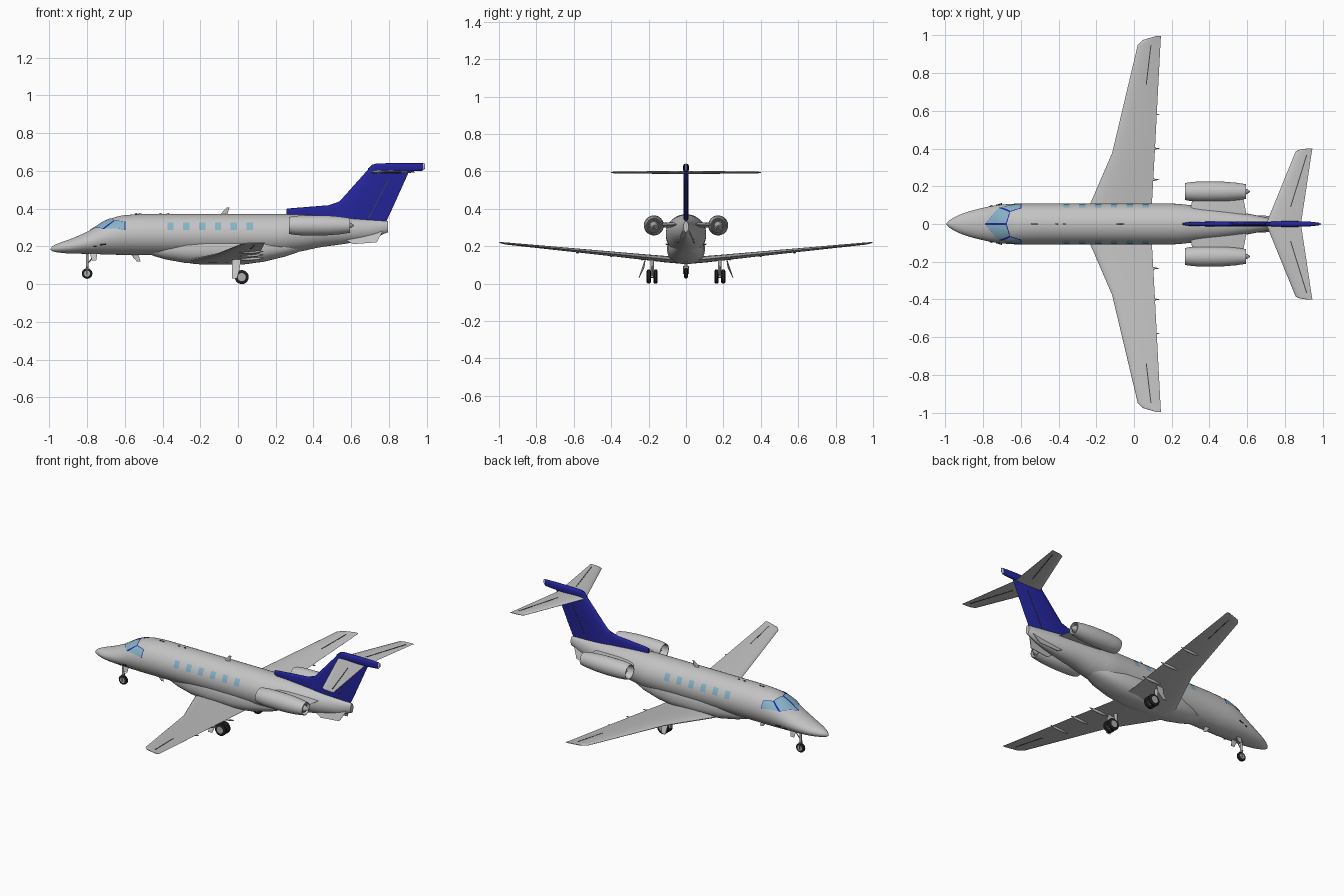
import bpy, bmesh, math
from mathutils import Vector as V

if "Cube" in bpy.data.objects:
    bpy.data.objects.remove(bpy.data.objects["Cube"])


def material(name, rgb):
    m = bpy.data.materials.new(name)
    m.diffuse_color = (*rgb, 1)
    m.use_nodes = True
    m.node_tree.nodes["Principled BSDF"].inputs["Base Color"].default_value = m.diffuse_color
    return m


GREY = material("hull_grey", (0.55, 0.55, 0.55))
BLUE = material("deep_blue", (0.018, 0.018, 0.33))
GLASS = material("window_blue", (0.24, 0.45, 0.57))
DARK = material("seam_dark", (0.06, 0.06, 0.065))
TYRE = material("tyre_black", (0.015, 0.015, 0.015))
METAL = material("gear_metal", (0.42, 0.42, 0.43))


def add(name, bm, mats, mirror=False, out=None, angle=40):
    if out is None:
        bmesh.ops.recalc_face_normals(bm, faces=bm.faces)
    else:
        bm.normal_update()
        bm.faces.ensure_lookup_table()
        if bm.faces[0].normal.dot(V(out)) < 0:
            bmesh.ops.reverse_faces(bm, faces=bm.faces)
    me = bpy.data.meshes.new(name)
    bm.to_mesh(me)
    bm.free()
    for m in mats:
        me.materials.append(m)
    for p in me.polygons:
        p.use_smooth = True
    me.set_sharp_from_angle(angle=math.radians(angle))
    ob = bpy.data.objects.new(name, me)
    bpy.context.collection.objects.link(ob)
    if mirror:
        mod = ob.modifiers.new("mirror", 'MIRROR')
        mod.use_axis = (False, True, False)
        mod.use_mirror_merge = False
    return ob


def loft(name, rings, mat, cap=None, mirror=False):
    """Skin closed rings of points; the end caps may have their own colour."""
    bm = bmesh.new()
    vs = [[bm.verts.new(p) for p in r] for r in rings]
    n = len(vs[0])
    for a, b in zip(vs, vs[1:]):
        for i in range(n):
            j = (i + 1) % n
            bm.faces.new((a[i], a[j], b[j], b[i]))
    for r in (vs[0], vs[-1]):
        bm.faces.new(r).material_index = 1 if cap else 0
    return add(name, bm, [mat, cap] if cap else [mat], mirror)


def spow(v, e):
    return math.copysign(abs(v) ** e, v)


def body(name, stations, mat, y=0, n=32, p=2.0, mirror=False):
    """Loft along x through (x, top, bottom, half width)."""
    rings = []
    for x, t, b, w in stations:
        ring = []
        for i in range(n):
            a = math.tau * i / n
            ring.append((x, y + w * spow(math.sin(a), 2 / p),
                         (t + b) / 2 + (t - b) / 2 * spow(math.cos(a), 2 / p)))
        rings.append(ring)
    return loft(name, rings, mat, mirror=mirror)


def foil(name, sections, axis, mat, mirror=False, n=10):
    """Aerofoil loft through (span position, leading x, trailing x, offset, thickness)."""
    fs = [(1 - math.cos(math.pi * i / n)) / 2 for i in range(n + 1)]

    def half(f):
        return 5 * (.2969 * f ** .5 - .126 * f - .3516 * f ** 2 + .2843 * f ** 3 - .1015 * f ** 4)
    loop = [(f, half(f)) for f in fs] + [(f, -half(f)) for f in fs[-1:0:-1]]
    rings = []
    for s, le, te, c, t in sections:
        pts = [(le + f * (te - le), c + h * t) for f, h in loop]
        rings.append([(x, s, o) if axis == 'y' else (x, o, s) for x, o in pts])
    return loft(name, rings, mat, mirror=mirror)


def lathe(name, profile, centre, axis, mat, cap=None, mirror=False, n=32):
    rings = []
    for d, r in profile:
        ring = []
        for i in range(n):
            u, v = r * math.cos(math.tau * i / n), r * math.sin(math.tau * i / n)
            ring.append(V(centre) + V((d, u, v) if axis == 'x' else (u, d, v)))
        rings.append(ring)
    return loft(name, rings, mat, cap, mirror)


def bar(name, p0, p1, a0, a1, side, w, mat, mirror=False):
    """Flat strip from p0 to p1; a0 and a1 are half depths along side, w the half width."""
    p0, p1, s = V(p0), V(p1), V(side)
    c = (p1 - p0).normalized().cross(s).normalized() * w
    rings = [[p + s * a + c, p - s * a + c, p - s * a - c, p + s * a - c]
             for p, a in ((p0, a0), (p1, a1))]
    return loft(name, rings, mat, mirror=mirror)


def rod(name, p0, p1, r, mat, mirror=False, n=12):
    p0, p1 = V(p0), V(p1)
    q = (p1 - p0).to_track_quat('Z', 'Y')
    ring = [q @ V((r * math.cos(math.tau * i / n), r * math.sin(math.tau * i / n), 0)) for i in range(n)]
    return loft(name, [[p0 + v for v in ring], [p1 + v for v in ring]], mat, mirror=mirror)


def plate(name, pts, thick, mat, mirror=False):
    return loft(name, [[V(p) for p in pts], [V(p) + V(thick) for p in pts]], mat, mirror=mirror)


# Fuselage stations: x, top, bottom, half width
ST = [(-.993, .188, .181, .004), (-.982, .201, .174, .016), (-.95, .217, .167, .037), (-.89, .238, .162, .062),
      (-.785, .285, .16, .089), (-.70, .336, .157, .103), (-.61, .364, .155, .108), (-.50, .371, .155, .108),
      (0, .371, .155, .108), (.20, .371, .156, .108), (.33, .369, .173, .096), (.435, .363, .195, .083),
      (.565, .352, .213, .062), (.70, .341, .238, .035), (.795, .333, .275, .014)]


def station(x):
    """Smoothly interpolated fuselage station."""
    k = max(i for i in range(len(ST) - 1) if ST[i][0] <= x + 1e-9)
    a, b = ST[k], ST[k + 1]
    h = b[0] - a[0]
    t = (x - a[0]) / h
    out = [x]
    for c in (1, 2, 3):
        def slope(i):
            lo, hi = max(i - 1, 0), min(i + 1, len(ST) - 1)
            if 0 < i < len(ST) - 1:
                l = (ST[i][c] - ST[lo][c]) / (ST[i][0] - ST[lo][0])
                r = (ST[hi][c] - ST[i][c]) / (ST[hi][0] - ST[i][0])
                return 0 if l * r <= 0 else 2 * l * r / (l + r)
            return (ST[hi][c] - ST[lo][c]) / (ST[hi][0] - ST[lo][0])
        out.append((2*t**3 - 3*t**2 + 1) * a[c] + (t**3 - 2*t**2 + t) * h * slope(k)
                   + (3*t**2 - 2*t**3) * b[c] + (t**3 - t**2) * h * slope(k + 1))
    return out


def patch(name, corners, off, mat, n=10):
    """Thin skin on the fuselage between four (x, degrees from top) corners, on both sides."""
    a, b, c, d = [V(p) for p in corners]
    bm = bmesh.new()
    grid = []
    for i in range(n + 1):
        row = []
        for j in range(n + 1):
            u, v = i / n, j / n
            q = (a * (1 - u) + b * u) * (1 - v) + (d * (1 - u) + c * u) * v
            x, t, bo, w = station(q.x)
            th = math.radians(q.y)
            row.append(bm.verts.new((x, (w + off) * math.sin(th),
                                     (t + bo) / 2 + ((t - bo) / 2 + off) * math.cos(th))))
        grid.append(row)
    for i in range(n):
        for j in range(n):
            bm.faces.new((grid[i][j], grid[i+1][j], grid[i+1][j+1], grid[i][j+1]))
    add(name, bm, [mat], True, out=(0, 1, 1))


xs = [a[0] + (b[0] - a[0]) * i / 5 for a, b in zip(ST, ST[1:]) for i in range(5)] + [ST[-1][0]]
body("fuselage", [station(x) for x in xs], GREY, n=64)
body("belly_fairing", [(-.50, .22, .168, .03), (-.44, .25, .147, .055), (-.385, .26, .131, .072), (-.28, .27, .112, .092),
                       (-.15, .27, .104, .101), (.03, .27, .104, .101), (.14, .27, .119, .096),
                       (.25, .26, .146, .08), (.37, .25, .187, .04)], GREY, n=48, p=2.4)

# Windows
for i in range(6):
    x = -.358 + .084 * i
    patch(f"cabin_window_{i + 1}", [(x - .017, 78), (x + .017, 78), (x + .017, 54), (x - .017, 54)], .0015, GLASS, 6)
patch("windshield_frame", [(-.79, 0), (-.715, 57), (-.655, 37), (-.675, 0)], .002, BLUE)
patch("windshield_pane", [(-.786, 2.5), (-.718, 54), (-.660, 35), (-.679, 2.5)], .0035, GLASS)
patch("side_window_frame", [(-.715, 56), (-.597, 76), (-.597, 49), (-.657, 36)], .002, BLUE)
patch("side_window_pane", [(-.707, 58), (-.601, 75), (-.601, 50), (-.655, 39)], .0035, GLASS)

# Wings with aileron seams and flap track fairings
foil("wing", [(0, -.28, .095, .122, .036), (.105, -.233, .095, .130, .035), (.376, -.116, .11, .157, .026),
              (.95, .02, .14, .213, .012), (.975, .045, .1415, .216, .010), (.997, .12, .143, .219, .004)],
     'y', GREY, True)
bar("aileron_seam", (.065, .74, .1925), (.09, .95, .213), .0078, .006, (0, 0, 1), .0025, DARK, True)
for i, (y, z) in enumerate([(.235, .134), (.40, .152), (.58, .170)]):
    body(f"flap_fairing_{i + 1}", [(.00, z + .002, z - .002, .001), (.02, z + .008, z - .008, .007),
                                   (.06, z + .01, z - .01, .009), (.10, z + .008, z - .006, .007),
                                   (.135, z + .006, z + .002, .001)], GREY, y=y, n=12, mirror=True)

# Fin, dorsal fillet, top fairing
foil("fin", [(.325, .46, .783, 0, .028), (.415, .485, .825, 0, .028), (.44, .54, .836, 0, .028),
             (.60, .683, .908, 0, .026), (.635, .712, .92, 0, .022)], 'z', BLUE)
body("dorsal_fillet", [(.258, .399, .372, .004), (.28, .402, .35, .009), (.38, .41, .34, .012),
                       (.48, .418, .33, .013), (.53, .434, .33, .012), (.56, .45, .33, .008)], BLUE, n=20, p=3)
body("tail_top_fairing", [(.688, .612, .604, .002), (.71, .632, .599, .009), (.735, .64, .596, .013),
                          (.82, .641, .594, .016), (.93, .641, .598, .013), (.98, .641, .601, .007)], BLUE, n=20, p=3)
body("tail_light", [(.98, .640, .602, .0065), (.991, .639, .612, .003)], GREY, n=16, p=3)
bar("rudder_seam", (.69, 0, .345), (.80, 0, .555), .010, .0112, (0, 1, 0), .002, DARK)

# Tailplane
foil("tailplane", [(0, .70, .885, .594, .018), (.385, .857, .943, .594, .009),
                   (.395, .88, .945, .594, .007), (.401, .925, .947, .594, .003)], 'y', GREY, True)
bar("elevator_seam", (.83, .09, .594), (.915, .365, .594), .0078, .0046, (0, 0, 1), .0025, DARK, True)
plate("ventral_strake", [(.55, .035, .245), (.61, .044, .212), (.735, .038, .221), (.77, .012, .285)],
      (0, .004, 0), GREY, True)

# Engines
EC = (0, .172, .311)
lathe("engine_nacelle", [(.315, .036), (.285, .038), (.272, .041), (.271, .044), (.285, .048), (.33, .0525),
                         (.41, .0535), (.48, .052), (.54, .047), (.594, .039), (.594, .036), (.55, .036)],
      EC, 'x', GREY, DARK, True)
lathe("fan_spinner", [(.318, .013), (.30, .009), (.288, .002)], EC, 'x', METAL, mirror=True, n=20)
lathe("exhaust_core", [(.545, .026), (.585, .025), (.585, .02), (.60, .012), (.615, .002)], EC, 'x', METAL, mirror=True, n=24)
foil("engine_pylon", [(.03, .29, .60, .315, .03), (.135, .31, .58, .313, .026)], 'y', GREY, True)


# Landing gear
def wheel(name, c, r, w, mirror=False):
    lathe(name, [(-w, .58 * r), (-w, .82 * r), (-.6 * w, r), (.6 * w, r), (w, .82 * r), (w, .58 * r)],
          c, 'y', TYRE, METAL, mirror, 28)


wheel("nose_wheel", (-.80, 0, .056), .028, .010)
rod("nose_strut", (-.80, 0, .17), (-.80, 0, .085), .007, METAL)
for s in (-1, 1):
    rod("nose_fork", (-.80, s * .013, .092), (-.80, s * .013, .05), .003, METAL)
rod("nose_fork_bridge", (-.80, -.015, .09), (-.80, .015, .09), .004, METAL)
rod("nose_drag_brace", (-.80, 0, .105), (-.75, 0, .165), .003, METAL)
plate("nose_gear_door", [(-.785, .02, .165), (-.745, .02, .165), (-.752, .03, .125), (-.775, .03, .125)],
      (0, .002, 0), GREY, True)
wheel("main_wheel_inner", (.02, .163, .037), .037, .011, True)
wheel("main_wheel_outer", (.02, .199, .037), .037, .011, True)
rod("main_axle", (.02, .155, .037), (.02, .207, .037), .006, METAL, True)
rod("main_strut", (-.015, .181, .14), (-.015, .181, .045), .010, METAL, True)
bar("main_trailing_arm", (-.025, .181, .05), (.022, .181, .037), .007, .007, (0, 1, 0), .008, METAL, True)
rod("main_shock", (-.012, .181, .10), (.018, .181, .045), .005, METAL, True)
plate("main_gear_door", [(-.033, .215, .135), (.015, .215, .135), (.01, .222, .085), (-.005, .25, .03),
                         (-.033, .25, .03), (-.033, .222, .085)], (0, .003, 0), GREY, True)

# Antennas and probes
foil("top_antenna", [(.365, -.098, -.058, 0, .007), (.406, -.06, -.045, 0, .004)], 'z', GREY)
foil("belly_antenna", [(.165, -.575, -.53, 0, .007), (.121, -.537, -.517, 0, .004)], 'z', GREY)
for i, x in enumerate((-.54, -.52, -.41, -.37)):
    lathe(f"roof_stub_{i + 1}", [(-.008, .001), (0, .004), (.008, .001)], (x, 0, .372), 'x', DARK, n=10)
rod("nose_probe", (-.73, .099, .208), (-.70, .108, .211), .003, DARK, True)
rod("nose_sensor", (-.765, .093, .2), (-.75, .098, .2), .003, DARK, True)
